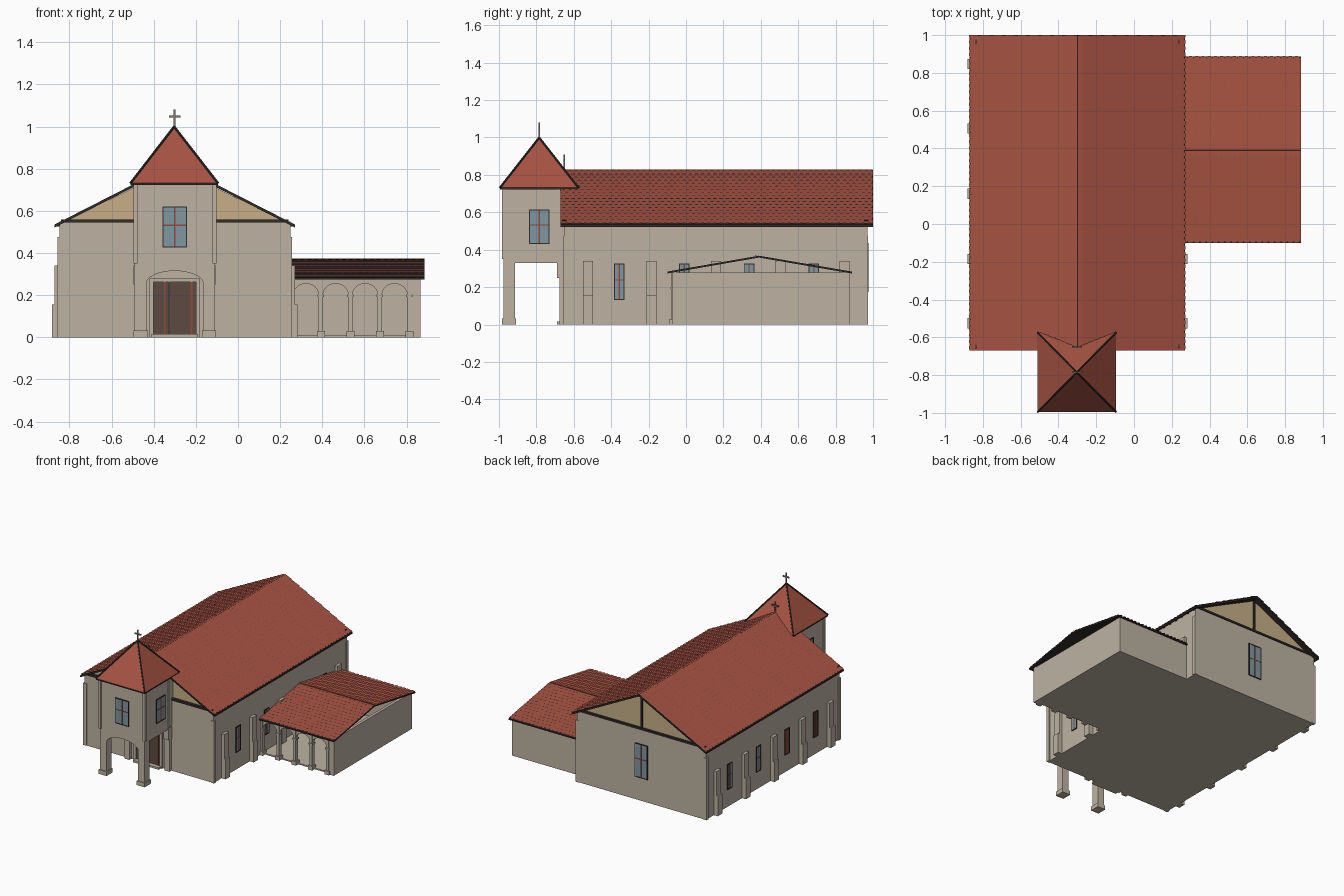
import bpy, bmesh, math
from mathutils import Vector, Matrix

if "Cube" in bpy.data.objects:
    bpy.data.objects.remove(bpy.data.objects["Cube"])


def material(name, r, g, b):
    m = bpy.data.materials.new(name)
    m.use_nodes = True
    m.diffuse_color = (r, g, b, 1)
    node = m.node_tree.nodes["Principled BSDF"]
    node.inputs["Base Color"].default_value = (r, g, b, 1)
    node.inputs["Roughness"].default_value = 0.9
    return m


PLASTER = material("plaster", .51, .45, .365)
TILE = material("red_tile", .38, .085, .055)
TAN = material("tan_gable", .57, .43, .25)
BEAM = material("dark_beam", .03, .025, .022)
GLASS = material("blue_glass", .22, .31, .35)
FRAME = material("red_frame", .28, .07, .045)
DOOR = material("brown_door", .11, .068, .055)
METAL = material("grey_metal", .22, .2, .17)


def finish(name, bm, mats, recalc=True):
    if recalc:
        bmesh.ops.recalc_face_normals(bm, faces=bm.faces[:])
    me = bpy.data.meshes.new(name)
    bm.to_mesh(me)
    bm.free()
    for m in mats:
        me.materials.append(m)
    ob = bpy.data.objects.new(name, me)
    bpy.context.scene.collection.objects.link(ob)
    return ob


def boxes(name, pieces, place=None):
    """pieces: (material, x0, x1, y0, y1, z0, z1), joined in one object"""
    bm = bmesh.new()
    mats = []
    for mat, x0, x1, y0, y1, z0, z1 in pieces:
        if mat not in mats:
            mats.append(mat)
        m = Matrix.Translation(((x0 + x1) / 2, (y0 + y1) / 2, (z0 + z1) / 2))
        m = m @ Matrix.Diagonal((x1 - x0, y1 - y0, z1 - z0, 1))
        vs = bmesh.ops.create_cube(bm, size=1, matrix=m)["verts"]
        for f in {f for v in vs for f in v.link_faces}:
            f.material_index = mats.index(mat)
    if place:
        bm.transform(place)
    return finish(name, bm, mats)


def prism(name, profile, a, b, mat, axis="y"):
    """extrude an (x, z) profile along y, or a (y, z) profile along x"""
    bm = bmesh.new()
    pos = (lambda p, t: (p[0], t, p[1])) if axis == "y" else (lambda p, t: (t, p[0], p[1]))
    face = bm.faces.new([bm.verts.new(pos(p, a)) for p in profile])
    ext = bmesh.ops.extrude_face_region(bm, geom=[face])["geom"]
    move = (0, b - a, 0) if axis == "y" else (b - a, 0, 0)
    bmesh.ops.translate(bm, vec=move, verts=[v for v in ext if isinstance(v, bmesh.types.BMVert)])
    return finish(name, bm, [mat])


def chevron(left, mid, right, eave, ridge, t):
    return [(left, eave), (mid, ridge), (right, eave),
            (right, eave - t), (mid, ridge - t), (left, eave - t)]


def tiles(name, start, end, ridge_point, w=.033, h=.036):
    """overlapping pointed tiles from an eave line up to a ridge"""
    start, end, top = Vector(start), Vector(end), Vector(ridge_point)
    u, v = end - start, top - start
    length, slope = u.length, v.length
    u.normalize()
    v.normalize()
    n = u.cross(v)
    if n.z < 0:
        n = -n
    shape = [(.25, 0), (.75, 0), (1, .35), (1, 1.3), (0, 1.3), (0, .35)]
    bm = bmesh.new()
    for row in range(math.ceil(slope / h)):
        for col in range(math.ceil(length / w) + 1):
            base = (col - .5 * (row % 2)) * w
            if base > length - .004:
                continue
            pts = []
            for a, b in shape:
                pu = min(max(base + a * w, 0), length)
                pv = min((row + b) * h, slope)
                pts.append(start + u * pu + v * pv + n * (.007 - .004 * b))
            f = bm.faces.new([bm.verts.new(p) for p in pts])
            f.normal_update()
            if f.normal.dot(n) < 0:
                f.normal_flip()
    return finish(name, bm, [TILE], recalc=False)


def arch(name, x0, x1, spring, rise, top, y0, y1):
    """wall panel above an arched opening"""
    mid, r = (x0 + x1) / 2, (x1 - x0) / 2
    arc = [(mid - r * math.cos(math.pi * i / 12), spring + rise * math.sin(math.pi * i / 12))
           for i in range(13)]
    return prism(name, [(x0, top)] + arc + [(x1, top)], y0, y1, PLASTER)


def window(name, x, y, angle, w, z0, z1, glass=GLASS):
    """thin framed window, outward side is -y before rotation"""
    h, mid, e = w / 2, z0 + (z1 - z0) * .55, .005
    place = Matrix.Translation((x, y, 0)) @ Matrix.Rotation(math.radians(angle), 4, "Z")
    boxes(name, [
        (glass, -h, h, -.004, .002, z0, z1),
        (FRAME, -.0035, .0035, -.006, .002, z0, z1),
        (FRAME, -h, h, -.006, .002, mid - .003, mid + .003),
        (BEAM, -h - e, -h, -.007, .002, z0 - e, z1 + e),
        (BEAM, h, h + e, -.007, .002, z0 - e, z1 + e),
        (BEAM, -h, h, -.007, .002, z0 - e, z0),
        (BEAM, -h, h, -.007, .002, z1, z1 + e)], place)


def cross(name, y, z):
    boxes(name, [(METAL, -.305, -.297, y - .004, y + .004, z - .02, z + .08),
                 (METAL, -.328, -.274, y - .004, y + .004, z + .044, z + .053)])


# Nave: walls, attic gables and tie beams
boxes("nave_walls", [(PLASTER, -.848, .248, -.65, .97, 0, .55)])
prism("attic_gables", [(-.82, .55), (.22, .55), (-.3, .805)], -.64, .96, TAN)
boxes("gable_beams", [(BEAM, -.84, .24, y - .012, y + .012, .545, .56) for y in (-.65, .965)]
      + [(BEAM, -.306, -.294, .955, .972, .55, .8)])
for side, sx in (("right", -1), ("left", 1)):
    wall = -.3 + sx * .548

    def sided(mat, depth, y0, y1, z0, z1):
        a, b = sorted((wall - sx * .02, wall + sx * depth))
        return (mat, a, b, y0, y1, z0, z1)

    butts = []
    for y in (-.525, -.185, .16, .505, .847):
        butts += [sided(PLASTER, .034, y - .027, y + .027, 0, .155),
                  sided(PLASTER, .022, y - .027, y + .027, .155, .34)]
    boxes(side + "_buttresses", butts)
    boxes(side + "_corner_pilasters", [sided(PLASTER, .008, y, y + .024, 0, .475) for y in (-.655, .95)])
    boxes(side + "_rafter_tails", [sided(BEAM, .016, -.63 + i * .066, -.618 + i * .066, .525, .54)
                                   for i in range(25)])
    for i in range(4):
        pane = FRAME if (sx < 0 and i < 2) else GLASS
        window(side + "_nave_window", wall, -.357 + i * .347, 90 * sx, .046, .137, .322, pane)
    tiles(side + "_nave_tiles", (-.3 + sx * .57, -.67, .535), (-.3 + sx * .57, 1, .535), (-.3, -.67, .826))
window("back_window", -.3, .97, 180, .1, .18, .43)
prism("nave_roof_deck", chevron(-.87, -.3, .27, .535, .826, .014), -.67, 1, BEAM)
cross("nave_cross", -.652, .83)

# Entrance door
boxes("door", [(DOOR, -.4, -.2, -.657, -.645, .015, .262),
               (PLASTER, -.42, -.4, -.665, -.645, 0, .275),
               (PLASTER, -.2, -.18, -.665, -.645, 0, .275),
               (PLASTER, -.42, -.18, -.665, -.645, .262, .28),
               (PLASTER, -.41, -.19, -.69, -.645, 0, .015),
               (FRAME, -.226, -.216, -.66, -.65, .015, .262),
               (FRAME, -.352, -.345, -.66, -.65, .015, .262),
               (BEAM, -.33, -.326, -.66, -.65, .015, .262)])

# Bell tower on two legs
boxes("tower_body", [(PLASTER, -.49, -.11, -.975, -.6, .33, .728)])
posts = []
for sx in (-1, 1):
    def post(half0, half1, *rest):
        a, b = sorted((-.3 + sx * half0, -.3 + sx * half1))
        posts.append((PLASTER, a, b) + rest)

    post(.135, .19, -.975, -.915, 0, .335)
    post(.128, .196, -.983, -.908, 0, .032)
    post(.178, .197, -.983, -.962, .35, .728)
    post(.178, .197, -.69, -.64, .35, .728)
    post(.15, .19, -.675, -.645, 0, .335)
    post(.15, .195, -.69, -.645, .25, .34)
    window("tower_side_window", -.3 + sx * .19, -.785, 90 * sx, .1, .435, .61)
boxes("tower_legs", posts)
arch("tower_arch", -.435, -.165, .255, .06, .335, -.972, -.93)
window("tower_front_window", -.3, -.975, 0, .105, .43, .615)

# Tower roof with dark hips
apex = Vector((-.303, -.785, 1.0))
boxes("tower_eaves", [(BEAM, -.51, -.095, -.995, -.575, .722, .732)])
bm = bmesh.new()
base = [Vector((x, y, .732)) for x, y in ((-.51, -.995), (-.095, -.995), (-.095, -.575), (-.51, -.575))]
ring = [bm.verts.new(p) for p in base]
tip = bm.verts.new(apex)
bm.faces.new(ring)
for i in range(4):
    bm.faces.new((ring[i], ring[(i + 1) % 4], tip))
finish("tower_roof", bm, [TILE])
bm = bmesh.new()
for p in base:
    d = apex - p
    m = Matrix.Translation((apex + p) / 2) @ d.to_track_quat("Z", "Y").to_matrix().to_4x4()
    bmesh.ops.create_cone(bm, cap_ends=True, segments=6, radius1=.006, radius2=.006, depth=d.length, matrix=m)
finish("tower_hips", bm, [BEAM])
cross("tower_cross", -.785, 1.0)

# Cloister wing: floor, outer walls and open gable
boxes("wing_walls", [(PLASTER, .24, .865, -.06, .875, 0, .01),
                     (PLASTER, .843, .865, -.06, .875, 0, .278),
                     (PLASTER, .24, .865, .853, .875, 0, .278)])
prism("wing_roof_deck", chevron(-.1, .39, .887, .283, .368, .01), .25, .885, BEAM, "x")
tiles("wing_front_tiles", (.25, -.1, .283), (.885, -.1, .283), (.25, .39, .368))
tiles("wing_back_tiles", (.25, .887, .283), (.885, .887, .283), (.25, .39, .368))

# Arcade
columns = []
for i in range(5):
    x = .253 + i * .14
    columns += [(PLASTER, x - .01, x + .01, -.078, -.05, 0, .28),
                (PLASTER, x - .019, x + .019, -.088, -.042, 0, .03),
                (PLASTER, x - .016, x + .016, -.083, -.045, .19, .202)]
    if i < 4:
        arch("arcade_arch", x + .01, x + .13, .2, .055, .282, -.074, -.052)
columns.append((PLASTER, .82, .865, -.074, -.05, 0, .282))
boxes("arcade_columns", columns)
